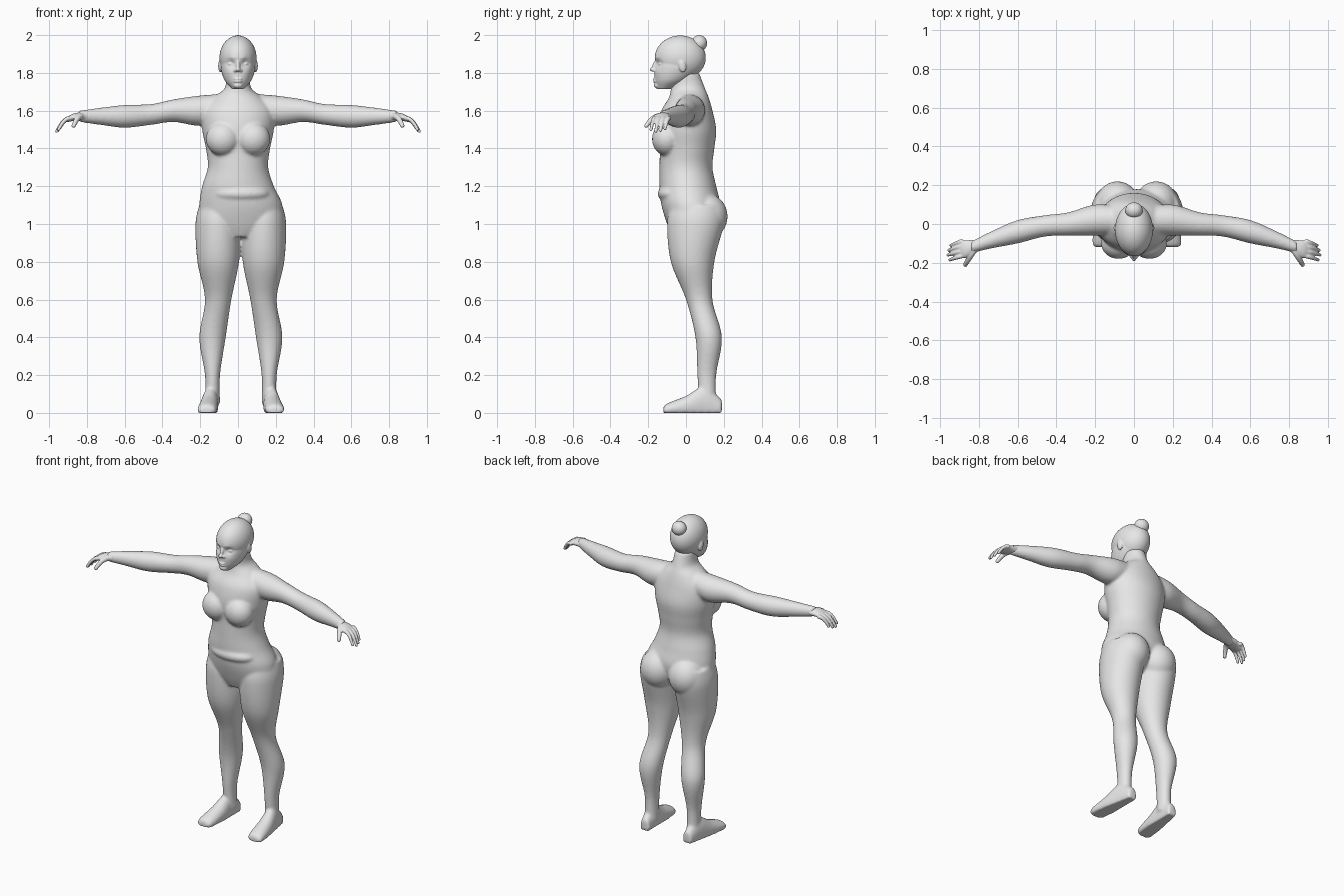
import bpy, bmesh, math
from mathutils import Vector, Matrix

cube = bpy.data.objects.get("Cube")
if cube:
    bpy.data.objects.remove(cube)

GREY = (0.8, 0.8, 0.8, 1)
grey = bpy.data.materials.new("plain grey")
grey.use_nodes = True
grey.diffuse_color = GREY
grey.node_tree.nodes["Principled BSDF"].inputs["Base Color"].default_value = GREY

HIP_SHIFT = 0.015
SIDES = {"left": 1, "right": -1}


def spline(rows, steps=8):
    """Smoothly interpolate a list of vectors that have equal length."""
    last = len(rows) - 1
    points = []
    for i in range(last):
        before, start, end, after = (Vector(rows[max(0, min(last, i + k))])
                                     for k in (-1, 0, 1, 2))
        leave, arrive = (end - before) / 2, (after - start) / 2
        for n in range(steps):
            t = n / steps
            ease = t * t * (3 - 2 * t)
            points.append(start.lerp(end, ease) + leave * t * (1 - t) ** 2
                          - arrive * t * t * (1 - t))
    return points + [Vector(rows[last])]


def loft(bm, rows, axis, side=1, shift=0.0, count=48):
    """Skin elliptical rings (x, y, z, radius, radius) set across the given axis."""
    rings = []
    for x, y, z, first, second in spline(rows):
        ring = []
        for k in range(count):
            angle = math.tau * k / count
            u, w = first * math.cos(angle), second * math.sin(angle)
            offset = {"x": (0, u, w), "y": (u, 0, w), "z": (u, w, 0)}[axis]
            point = Vector((x, y, z)) + Vector(offset)
            ring.append(bm.verts.new((shift + side * point.x, point.y, max(0, point.z))))
        rings.append(ring)
    for lower, upper in zip(rings, rings[1:]):
        for k in range(count):
            n = (k + 1) % count
            bm.faces.new((lower[k], lower[n], upper[n], upper[k]))
    bm.faces.new(rings[0])
    bm.faces.new(rings[-1])


def column(bm, rows, centre_x, **options):
    """Upright loft from rows (z, half width, front y, back y)."""
    loft(bm, [(centre_x(z), (front + back) / 2, z, width, (back - front) / 2)
              for z, width, front, back in rows], "z", **options)


def blob(bm, centre, radii, tilt=0.0, shift=0.0):
    """Ellipsoid, made twice as a mirrored pair when it is off the middle."""
    x, y, z = centre
    for mirrored in {x, -x}:
        matrix = (Matrix.Translation((shift + mirrored, y, z))
                  @ Matrix.Rotation(tilt, 4, "X") @ Matrix.Diagonal((*radii, 1)))
        bmesh.ops.create_icosphere(bm, subdivisions=4, radius=1, matrix=matrix)


def finger(bm, base, reach, thick, side, balls=24):
    """Tapering chain of overlapping balls that curls downward."""
    for n in range(balls + 1):
        t = n / balls
        x, y, z = (b + r * f for b, r, f in zip(base, reach, (t, t, t * t)))
        bmesh.ops.create_icosphere(bm, subdivisions=2, radius=thick * (1 - t / 3),
                                   matrix=Matrix.Translation((side * x, y, z)))


def finish(bm, name, voxel, rounds):
    """Fuse overlapping volumes into one smooth skin."""
    bmesh.ops.recalc_face_normals(bm, faces=bm.faces)
    mesh = bpy.data.meshes.new(name)
    bm.to_mesh(mesh)
    bm.free()
    mesh.materials.append(grey)
    part = bpy.data.objects.new(name, mesh)
    bpy.context.collection.objects.link(part)
    fuse = part.modifiers.new("fuse", "REMESH")
    fuse.mode = "VOXEL"
    fuse.voxel_size = voxel
    fuse.use_smooth_shade = True
    relax = part.modifiers.new("relax", "SMOOTH")
    relax.factor = 0.5
    relax.iterations = rounds


# Torso and neck, with the hips set slightly to one side
body = bmesh.new()
torso = [(0.93, 0.09, -0.07, 0.08), (1, 0.21, -0.1, 0.15), (1.1, 0.22, -0.13, 0.18),
         (1.2, 0.19, -0.14, 0.16), (1.3, 0.16, -0.14, 0.14), (1.4, 0.17, -0.14, 0.15),
         (1.5, 0.19, -0.15, 0.16), (1.6, 0.19, -0.13, 0.14), (1.67, 0.13, -0.09, 0.12),
         (1.72, 0.07, -0.08, 0.1), (1.8, 0.06, -0.08, 0.07)]
column(body, torso, lambda z: HIP_SHIFT if z < 1.2 else 0)

# Chest, belly and buttocks
blob(body, (0.08, -0.1, 1.45), (0.09, 0.08, 0.09))
blob(body, (0, -0.07, 1.16), (0.15, 0.08, 0.05), shift=HIP_SHIFT)
blob(body, (0.1, 0.11, 1.04), (0.11, 0.11, 0.12), shift=HIP_SHIFT)

leg = [(0.05, 0.04, 0.07, 0.16), (0.2, 0.04, 0.06, 0.16), (0.4, 0.07, 0.05, 0.19),
       (0.6, 0.07, 0, 0.14), (0.8, 0.11, -0.08, 0.15), (1, 0.12, -0.1, 0.2),
       (1.1, 0.1, -0.08, 0.19)]
# Foot rows: y, half width, top height
foot = [(-0.12, 0.03, 0.03), (-0.1, 0.05, 0.05), (0, 0.05, 0.09),
        (0.1, 0.04, 0.14), (0.19, 0.03, 0.07)]
# Arm rows: x, y, z, radius
arm = [(0.06, 0.02, 1.62, 0.07), (0.2, 0.02, 1.6, 0.08), (0.34, 0, 1.6, 0.06),
       (0.46, -0.01, 1.58, 0.055), (0.6, -0.04, 1.57, 0.06), (0.73, -0.08, 1.57, 0.045),
       (0.84, -0.12, 1.57, 0.03)]
for side in SIDES.values():
    column(body, leg, lambda z: 0.15 if z < 0.5 else 0.12, side=side, shift=HIP_SHIFT)
    # Soles are flat because the loft never goes below the floor
    loft(body, [(0.17 - y / 10, y, top / 3, width, top * 2 / 3) for y, width, top in foot],
         "y", side=side, shift=HIP_SHIFT)
    loft(body, [(x, y, z, r, r) for x, y, z, r in arm], "x", side=side)
finish(body, "body", 0.008, 8)

# Hands with four curled fingers and a thumb
palm = [(0.8, -0.11, 1.57, 0.03, 0.025), (0.87, -0.13, 1.565, 0.045, 0.02),
        (0.91, -0.13, 1.55, 0.04, 0.012)]
for label, side in SIDES.items():
    hand = bmesh.new()
    loft(hand, palm, "x", side=side)
    for k, length in enumerate((0.055, 0.065, 0.07, 0.06)):
        finger(hand, (0.89, -0.09 - k / 40, 1.56), (length, -0.02, -length), 0.013, side)
    finger(hand, (0.83, -0.14, 1.57), (0.04, -0.07, -0.05), 0.018, side)
    finish(hand, label + "_hand", 0.004, 3)

# Head from a skull and a jaw
head = bmesh.new()
blob(head, (0, -0.03, 1.88), (0.098, 0.135, 0.118))
jaw = [(1.715, 0.03, -0.15, -0.08), (1.76, 0.07, -0.165, 0.01),
       (1.82, 0.09, -0.165, 0.07), (1.88, 0.09, -0.16, 0.09)]
column(head, jaw, lambda z: 0)

# Eye sockets pressed in, brows and cheeks raised: x, z, radius, depth
for x, z, radius, depth in [(0.037, 1.85, 0.02, 0.016), (0.03, 1.877, 0.016, -0.004),
                            (0.05, 1.8, 0.025, -0.004)]:
    for v in head.verts:
        if v.co.y < -0.05:
            distance = math.hypot(abs(v.co.x) - x, v.co.z - z)
            v.co.y += depth * math.exp(-(distance / radius) ** 2)

# Nose bridge, tip and nostrils
blob(head, (0, -0.164, 1.84), (0.011, 0.013, 0.034), -0.35)
blob(head, (0, -0.177, 1.818), (0.013, 0.015, 0.011))
blob(head, (0.014, -0.164, 1.813), (0.01, 0.012, 0.009))
# Lips and chin
for height in (1.768, 1.755):
    blob(head, (0, -0.16, height), (0.023, 0.014, 0.007))
blob(head, (0, -0.146, 1.734), (0.026, 0.024, 0.018))
# Eyes and ears
blob(head, (0.037, -0.13, 1.847), (0.018, 0.016, 0.011))
blob(head, (0.093, -0.02, 1.837), (0.012, 0.02, 0.035), 0.2)
finish(head, "head", 0.004, 3)

# Hair bun
bun = bmesh.new()
blob(bun, (0, 0.07, 1.957), (0.045, 0.042, 0.043))
finish(bun, "hair_bun", 0.005, 2)
